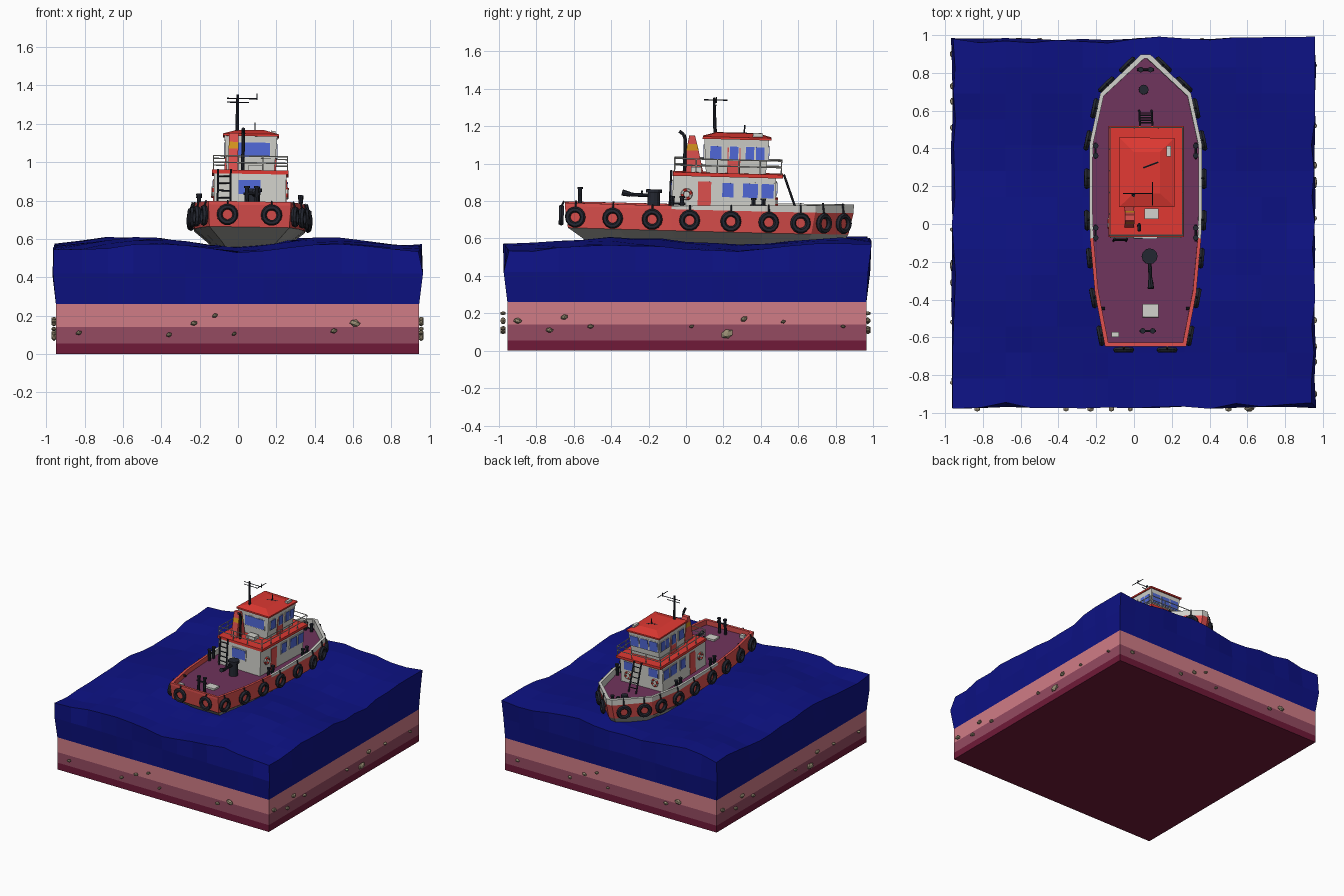
import bpy, bmesh, math, random
from mathutils import Matrix, Vector

if "Cube" in bpy.data.objects:
    bpy.data.objects.remove(bpy.data.objects["Cube"])
random.seed(4)

COL = dict(blue=(.004, .006, .23), pink=(.63, .2, .24), mauve=(.3, .07, .12), maroon=(.16, .01, .04),
           red=(.74, .04, .032), hull=(.73, .08, .075), pale=(.64, .64, .6), black=(.017, .02, .03),
           glass=(.08, .14, .68), yellow=(.68, .3, .013), deck=(.16, .034, .107), stone=(.33, .28, .18),
           keel=(.36, .36, .34))
MATS = {}
for k, c in COL.items():
    MATS[k] = bpy.data.materials.new(k)
    MATS[k].diffuse_color = (*c, 1)

# the boat sits slightly pitched and rolled on the water
BOAT = (Matrix.Translation((.06, 0, .7)) @ Matrix.Rotation(math.radians(-1.5), 4, 'X')
        @ Matrix.Rotation(math.radians(1), 4, 'Y') @ Matrix.Translation((0, 0, -.7)))


def finish(name, bm, *cols, boat=True):
    bmesh.ops.recalc_face_normals(bm, faces=bm.faces)
    me = bpy.data.meshes.new(name)
    bm.to_mesh(me)
    bm.free()
    for c in cols:
        me.materials.append(MATS[c])
    ob = bpy.data.objects.new(name, me)
    bpy.context.collection.objects.link(ob)
    if boat:
        ob.matrix_world = BOAT
    return ob


def loft(bm, rings, caps=True):
    vs = [[bm.verts.new(p) for p in r] for r in rings]
    n = len(vs[0])
    for a, b in zip(vs, vs[1:]):
        for i in range(n):
            bm.faces.new((a[i], a[(i + 1) % n], b[(i + 1) % n], b[i]))
    if caps:
        bm.faces.new(vs[0][::-1])
        bm.faces.new(vs[-1])


def rect(x0, x1, y0, y1, z):
    return [(x0, y0, z), (x1, y0, z), (x1, y1, z), (x0, y1, z)]


def box(bm, x0, x1, y0, y1, z0, z1, g=0):
    loft(bm, [rect(x0, x1, y0, y1, z0), rect(x0 - g, x1 + g, y0 - g, y1 + g, z1)])


def rod(bm, a, b, r, n=8, r2=None):
    a, b = Vector(a), Vector(b)
    M = Matrix.Translation((a + b) / 2) @ (b - a).to_track_quat('Z', 'Y').to_matrix().to_4x4()
    bmesh.ops.create_cone(bm, cap_ends=True, segments=n, radius1=r, radius2=r2 or r, depth=(b - a).length, matrix=M)


def torus(bm, c, normal, R, r, n=14, m=6):
    M = Matrix.Translation(c) @ Vector(normal).to_track_quat('Z', 'Y').to_matrix().to_4x4()
    rings = []
    for i in range(n + 1):
        t = 2 * math.pi * i / n
        rings.append([M @ Vector(((R + r * math.cos(u)) * math.cos(t), (R + r * math.cos(u)) * math.sin(t), r * math.sin(u)))
                      for u in (2 * math.pi * j / m for j in range(m))])
    loft(bm, rings, caps=False)
    bmesh.ops.remove_doubles(bm, verts=bm.verts, dist=1e-5)


# ---- sea bed layers and pebbles
for name, z0, z1, c in (('bed_bottom', 0, .055, 'maroon'), ('bed_middle', .055, .14, 'mauve'), ('bed_top', .14, .262, 'pink')):
    bm = bmesh.new()
    box(bm, -.95, .945, -.955, .965, z0, z1)
    finish(name, bm, c, boat=False)
bm = bmesh.new()
front = [(-.83, .11, .018), (-.36, .1, .018), (-.23, .16, .02), (-.12, .2, .017), (-.02, .105, .014), (.5, .12, .02), (.61, .16, .03)]
side = [(-.9, .16, .025), (-.73, .11, .022), (-.65, .18, .022), (-.51, .13, .019), (.03, .13, .014), (.22, .09, .038),
        (.31, .17, .022), (.52, .155, .014), (.84, .13, .014)]
for k, (lst, d) in enumerate(((front, .978), (side, .955), (front, .972), (side, .96))):
    for u, z, r in lst:
        M = (Matrix.Rotation(k * math.pi / 2, 4, 'Z') @ Matrix.Translation((u, -d, z))
             @ Matrix.Rotation(random.uniform(-.4, .4), 4, 'Y') @ Matrix.Diagonal((r, .016, r * .65, 1)))
        bmesh.ops.create_icosphere(bm, subdivisions=1, radius=1, matrix=M)
finish('pebbles', bm, 'stone', boat=False)

# ---- water block with rolling surface
N = 14
bm = bmesh.new()
grid, mid, low = {}, {}, {}
for i in range(N + 1):
    for j in range(N + 1):
        x, y = -.95 + 1.895 * i / N, -.955 + 1.92 * j / N
        h = .568 + .02 * math.sin(6.6 * x - 1.07 + .8 * y) + .018 * math.sin(5.5 * y + 3.22 + .5 * x) + random.uniform(-.006, .006)
        ox, oy = (i == N) - (i == 0), (j == N) - (j == 0)
        q = random.uniform(-.012, .028)
        grid[i, j] = bm.verts.new((x + ox * q * .5, y + oy * q, h))
        if ox or oy:
            s = random.uniform(.008, .02)
            mid[i, j] = bm.verts.new((x + ox * s, y + oy * s, .42))
            low[i, j] = bm.verts.new((x, y, .26))
for i in range(N):
    for j in range(N):
        bm.faces.new((grid[i, j], grid[i + 1, j], grid[i + 1, j + 1], grid[i, j + 1]))
edge = ([(i, 0) for i in range(N)] + [(N, j) for j in range(N)] + [(i, N) for i in range(N, 0, -1)] + [(0, j) for j in range(N, 0, -1)])
for a, b in zip(edge, edge[1:] + edge[:1]):
    bm.faces.new((grid[a], grid[b], mid[b], mid[a]))
    bm.faces.new((mid[a], mid[b], low[b], low[a]))
bm.faces.new([low[e] for e in edge])
finish('water', bm, 'blue', boat=False)

# ---- hull: (y, half width) stations from stern to bow
ST = [(-.65, .215), (-.37, .268), (-.08, .294), (.05, .298), (.42, .298), (.69, .24), (.895, .025)]


def rim(y):
    return .778 + .028 * max(0, y + .08)


def ring(z, s=1, stern=0, bow=0, inset=0):
    pts = []
    for y, w in ST:
        t = (y + .65) / 1.545
        pts.append((max(w * s - inset, .006), y + stern * (1 - t) ** 2 + bow * t * t, z(y) if callable(z) else z))
    return pts + [(-x, y, h) for x, y, h in reversed(pts)]


bm = bmesh.new()
loft(bm, [ring(.49, .4, .25, -.12), ring(.57, .66, .13, -.07), ring(.645, .97, .02, -.025)])
finish('hull_bottom', bm, 'keel')
bm = bmesh.new()
loft(bm, [ring(.645, .97, .02, -.025), ring(.76)], caps=False)
finish('hull_band', bm, 'hull')
bm = bmesh.new()
loft(bm, [ring(.735, 1, .012, -.012, .012), ring(.738, 1, .012, -.012, .012)])
finish('deck', bm, 'deck')
bm = bmesh.new()
loft(bm, [ring(.76), ring(rim), ring(rim, 1, .02, -.02, .018), ring(.735, 1, .02, -.02, .018)], caps=False)
for f in bm.faces:
    f.material_index = int(f.calc_center_median().y > -.09)
finish('bulwark', bm, 'hull', 'pale')


def half_width(y):
    for (y0, w0), (y1, w1) in zip(ST, ST[1:]):
        if y <= y1:
            return w0 + (w1 - w0) * (y - y0) / (y1 - y0), Vector((y1 - y0, w0 - w1, 0)).normalized()


# ---- tyre fenders with straps
bm = bmesh.new()
spots = [((s * x, -.655, .708), (0, -1, 0)) for s, x in ((1, .115), (-1, .115))]
for y in (-.59, -.39, -.18, .02, .24, .44, .61, .73, .835):
    w, n = half_width(y)
    for s in (1, -1):
        spots.append(((s * w, y, .703), (s * n.x, n.y, 0)))
for c, n in spots:
    c, n = Vector(c), Vector(n)
    p = c + n * .012
    torus(bm, p, n, .041, .015)
    rod(bm, p + Vector((0, 0, .045)), c + Vector((0, 0, rim(c.y) - c.z + .004)), .005, 5)
finish('tyre_fenders', bm, 'black')

# ---- cabins and roofs
bm = bmesh.new()
box(bm, -.188, .188, -.075, .475, .73, .937)
finish('lower_cabin', bm, 'pale')
bm = bmesh.new()
box(bm, -.2, .2, -.075, .512, .937, .957)
finish('lower_roof', bm, 'red')
bm = bmesh.new()
box(bm, -.124, .124, .1, .42, .955, 1.14, .014)
finish('wheelhouse', bm, 'pale')
bm = bmesh.new()
loft(bm, [rect(-.146, .146, .078, .445, 1.138), rect(-.146, .146, .078, .445, 1.15), rect(-.07, .07, .15, .37, 1.172)])
finish('wheelhouse_roof', bm, 'red')

# ---- windows, doors
bm, fr = bmesh.new(), bmesh.new()


def window(u0, u1, z0, z1, face, wall):
    for b, m, t in ((bm, 0, .009), (fr, .006, .006)):
        lo, hi = wall - t, wall + t
        a = (u0 - m, u1 + m)
        if face == 'x':
            for s in (1, -1):
                box(b, *sorted((s * lo, s * hi)), *a, z0 - m, z1 + m)
        else:
            box(b, *a, lo, hi, z0 - m, z1 + m)


for u0, u1 in ((.19, .25), (.3, .38), (.4, .465)):
    window(u0, u1, .83, .905, 'x', .187)
for u0, u1 in ((.12, .18), (.225, .27), (.31, .355), (.365, .41)):
    window(u0, u1, 1.03, 1.1, 'x', .131)
window(-.06, .055, .83, .905, 'y', -.075)
window(-.07, .1, 1.03, 1.105, 'y', .093)
for u in (-.11, .11):
    window(u - .04, u + .04, .845, .91, 'y', .475)
for u in (-.085, 0, .085):
    window(u - .036, u + .036, 1.03, 1.105, 'y', .427)
finish('window_glass', bm, 'glass')
finish('window_frames', fr, 'pale')
bm = bmesh.new()
for s in (1, -1):
    box(bm, *sorted((s * .12, s * .1345)), .213, .282, .957, 1.115)
    box(bm, *sorted((s * .18, s * .192)), .06, .13, .74, .91)
finish('side_doors', bm, 'hull')

# ---- roof railing
bm = bmesh.new()
cor = [(-.193, -.068), (.193, -.068), (.193, .503), (-.193, .503)]
for (ax, ay), (bx, by) in zip(cor, cor[1:] + cor[:1]):
    for z in (.995, 1.03):
        rod(bm, (ax, ay, z), (bx, by, z), .0035, 6)
    n = 3 if ay == by else 5
    for i in range(n):
        x, y = ax + (bx - ax) * i / n, ay + (by - ay) * i / n
        rod(bm, (x, y, .95), (x, y, 1.03), .0035, 6)
finish('roof_railing', bm, 'pale')

# ---- funnel and exhaust
LEV = [(.955, -.025, .085), (1.07, -.008, .058), (1.105, -.002, .049), (1.15, .006, .036)]
for (a, b), c, name in zip(zip(LEV, LEV[1:]), ('hull', 'yellow', 'hull'), ('base', 'band', 'top')):
    bm = bmesh.new()
    loft(bm, [rect(-.115, -.065, q[1], q[2], q[0]) for q in (a, b)])
    finish('funnel_' + name, bm, c)
bm = bmesh.new()
path = [(-.04, -.015, .95), (-.04, -.015, 1.13), (-.04, -.024, 1.155), (-.04, -.048, 1.172)]
for a, b in zip(path, path[1:]):
    rod(bm, a, b, .009)
finish('exhaust_pipe', bm, 'black')

# ---- mast and antennas
bm = bmesh.new()
mx, my = -.073, .145
rod(bm, (mx, my, 1.14), (mx, my - .012, 1.355), .01, 8, .007)
rod(bm, (mx - .055, my, 1.315), (mx + .06, my, 1.315), .003, 6)
rod(bm, (mx - .055, my, 1.335), (mx + .1, my, 1.335), .003, 6)
rod(bm, (mx + .1, my - .065, 1.345), (mx + .1, my + .06, 1.345), .003, 6)
rod(bm, (mx + .1, my, 1.33), (mx + .1, my, 1.362), .003, 6)
rod(bm, (.02, .3, 1.16), (.02, .3, 1.215), .004, 6)
rod(bm, (-.02, .285, 1.17), (.06, .315, 1.17), .005, 6)
finish('mast', bm, 'black')

# ---- ladders
bm = bmesh.new()
for a, b, w in (((-.135, -.09, .735), (-.135, -.085, .96), .033), ((0, .6, .735), (0, .517, .955), .033)):
    a, b, dx = Vector(a), Vector(b), Vector((w, 0, 0))
    for s in (1, -1):
        rod(bm, a + s * dx, b + s * dx, .006, 6)
    for i in range(1, 6):
        p = a.lerp(b, i / 6)
        rod(bm, p - dx, p + dx, .004, 6)
finish('ladders', bm, 'black')

# ---- bollard pairs along the sides, stern and bow
bm = bmesh.new()


def bollards(x, y, dx, dy, top):
    for s in (1, -1):
        px, py = x + s * dx, y + s * dy
        rod(bm, (px, py, .73), (px, py, top), .011)
        rod(bm, (px, py, top), (px, py, top + .01), .015)
    rod(bm, (x - 1.7 * dx, y - 1.7 * dy, top - .03), (x + 1.7 * dx, y + 1.7 * dy, top - .03), .006)


for s in (1, -1):
    bollards(s * .265, .385, 0, .026, .82)
    bollards(s * .265, -.05, 0, .026, .82)
    rod(bm, (s * .235, -.45, .76), (s * .215, -.45, .76), .008)
bollards(.01, -.57, .026, 0, .85)
bollards(0, .815, .026, 0, .79)
finish('bollards', bm, 'black')

# ---- water cannon and bow capstan
bm = bmesh.new()
rod(bm, (.02, -.175, .73), (.02, -.175, .84), .033, 12)
rod(bm, (.02, -.175, .84), (.02, -.175, .858), .042, 12)
rod(bm, (.02, -.19, .825), (.025, -.3, .828), .01)
rod(bm, (.025, -.3, .828), (.027, -.345, .838), .013, 8, .017)
rod(bm, (.02, -.24, .825), (.02, -.24, .85), .005)
finish('water_cannon', bm, 'black')
bm = bmesh.new()
rod(bm, (-.01, .71, .735), (-.01, .71, .77), .026, 12)
finish('capstan', bm, 'black')

# ---- hatches and roof boxes
bm = bmesh.new()
box(bm, -.015, .07, -.495, -.425, .735, .752)
box(bm, -.18, -.14, -.6, -.575, .735, .765)
box(bm, -.01, .065, .02, .075, .955, .985)
box(bm, .105, .127, .345, .4, 1.145, 1.175)
finish('hatches_and_lockers', bm, 'pale')

# ---- lifebuoys, red with pale quarters
bm = bmesh.new()
for c, n in (((-.12, .482, .8), (0, 1, 0)), ((.12, .482, .8), (0, 1, 0)), ((.195, .0, .84), (1, 0, 0)), ((-.195, .0, .84), (-1, 0, 0))):
    torus(bm, c, n, .024, .008, 16)
for i, f in enumerate(bm.faces):
    f.material_index = (i // 12) % 2
finish('lifebuoys', bm, 'red', 'pale')

for m in bpy.data.materials:
    if m.users and not m.is_grease_pencil:
        m.use_nodes = True
        m.node_tree.nodes["Principled BSDF"].inputs["Base Color"].default_value = m.diffuse_color
